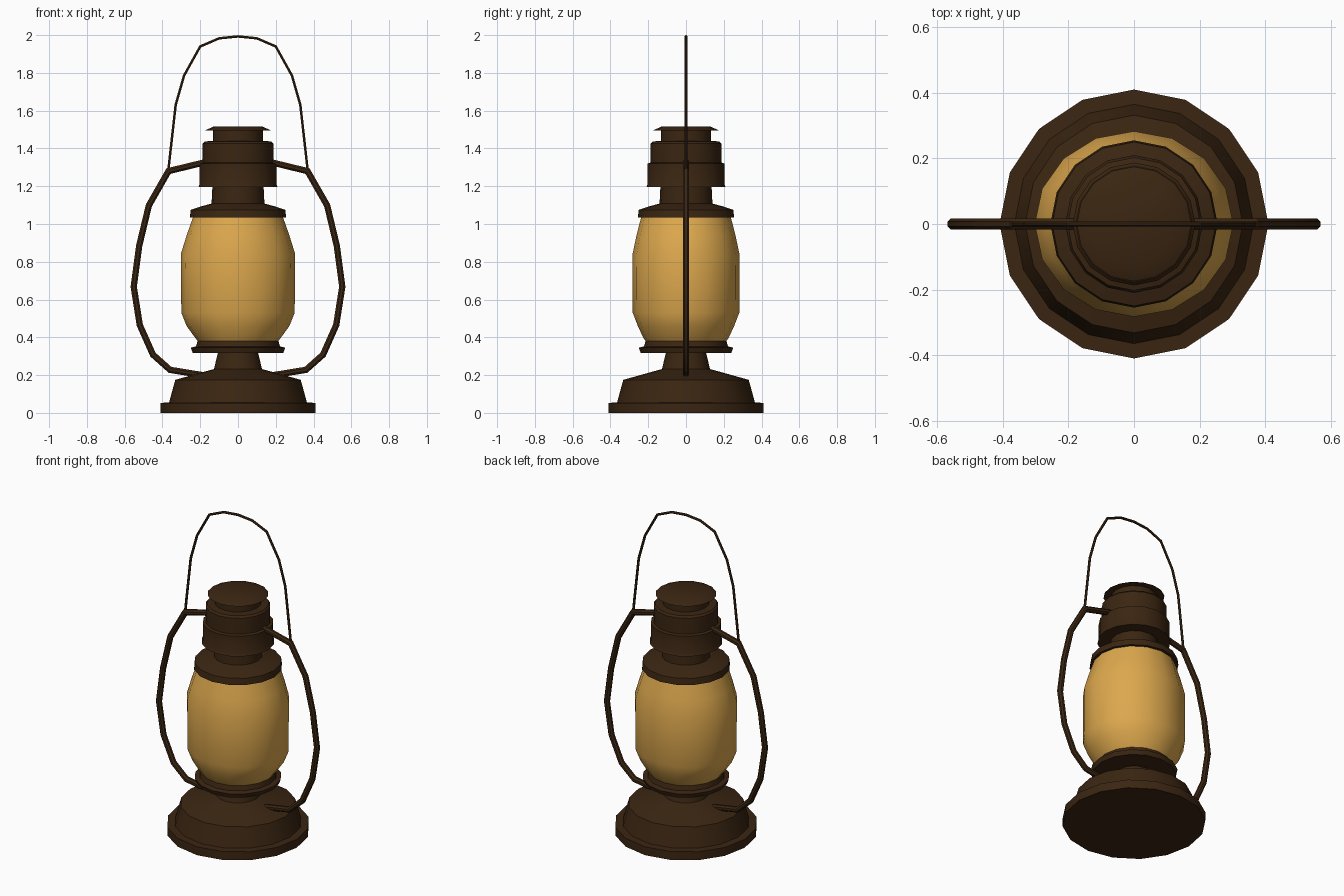
import bpy, bmesh, math
from mathutils import Vector

if "Cube" in bpy.data.objects:
    bpy.data.objects.remove(bpy.data.objects["Cube"])


def material(name, rgb):
    m = bpy.data.materials.new(name)
    m.diffuse_color = (*rgb, 1)
    m.use_nodes = True
    m.node_tree.nodes["Principled BSDF"].inputs["Base Color"].default_value = m.diffuse_color
    return m


BROWN = material("dark_bronze", (0.043, 0.019, 0.006))
AMBER = material("amber_glass", (0.72, 0.39, 0.075))
SIDES = 16


def finish(name, bm, mat):
    bmesh.ops.recalc_face_normals(bm, faces=bm.faces)
    me = bpy.data.meshes.new(name)
    bm.to_mesh(me)
    bm.free()
    me.materials.append(mat)
    ob = bpy.data.objects.new(name, me)
    bpy.context.collection.objects.link(ob)
    bpy.ops.object.select_all(action='DESELECT')
    ob.select_set(True)
    bpy.context.view_layer.objects.active = ob
    bpy.ops.object.shade_smooth_by_angle(angle=math.radians(30))
    return ob


def skin(bm, rings):
    n = len(rings[0])
    for a, b in zip(rings, rings[1:]):
        for i in range(n):
            j = (i + 1) % n
            bm.faces.new((a[i], a[j], b[j], b[i]))
    bm.faces.new(rings[0][::-1])
    bm.faces.new(rings[-1])


def lathe(name, profile, mat):
    """Turned solid; profile rows are (radius x, z) or (radius x, z, radius y)."""
    bm = bmesh.new()
    rings = []
    for row in profile:
        rx, z = row[:2]
        ry = row[2] if len(row) > 2 else rx
        rings.append([bm.verts.new((rx * math.cos(t), ry * math.sin(t), z))
                      for t in (2 * math.pi * i / SIDES for i in range(SIDES))])
    skin(bm, rings)
    return finish(name, bm, mat)


def tube(name, path, radius, sides, mat):
    """Mitred tube along a path of (x, z) points in the y = 0 plane."""
    bm = bmesh.new()
    pts = [Vector((x, 0, z)) for x, z in path]
    rings = []
    for k, p in enumerate(pts):
        d_in = (p - pts[k - 1]).normalized() if k else (pts[1] - p).normalized()
        d_out = (pts[k + 1] - p).normalized() if k < len(pts) - 1 else d_in
        t = (d_in + d_out).normalized()
        side = Vector((0, 1, 0)).cross(t) / max(0.5, t.dot(d_in))
        rings.append([bm.verts.new(p + radius * (side * math.cos(a) + Vector((0, math.sin(a), 0))))
                      for a in (2 * math.pi * (i + 0.5) / sides for i in range(sides))])
    skin(bm, rings)
    return finish(name, bm, mat)


# Fuel tank base and neck
lathe("base", [(.41, 0), (.41, .053), (.365, .055), (.332, .175), (.2, .212),
               (.127, .232), (.105, .325)], BROWN)
# Burner plate under the glass
lathe("burner_plate", [(.24, .318), (.25, .345), (.222, .352), (.21, .395)], BROWN)
# Glass globe
lathe("glass_globe", [(.205, .37), (.225, .395), (.272, .46, .255), (.3, .53, .282),
                      (.303, .84, .283), (.272, .94, .262), (.235, 1.045)], AMBER)
# Collar over the glass, and chimney neck
lathe("collar", [(.255, 1.035), (.25, 1.075), (.2, 1.092), (.14, 1.108), (.135, 1.21)], BROWN)
# Chimney hood
lathe("chimney_hood", [(.21, 1.195), (.203, 1.21), (.203, 1.32), (.187, 1.325),
                       (.187, 1.425), (.177, 1.437), (.133, 1.44), (.132, 1.495)], BROWN)
# Top cap disc
lathe("top_cap", [(.175, 1.495), (.132, 1.515)], BROWN)

# Side air tubes
arm = [(.15, 1.333), (.368, 1.28), (.472, 1.098), (.523, .885), (.552, .668),
       (.52, .465), (.45, .308), (.36, .228), (.17, .197)]
for side, s in (("left", -1), ("right", 1)):
    tube(side + "_air_tube", [(x * s, z) for x, z in arm], .018, 8, BROWN)

# Wire carrying handle
half = [(.37, 1.275), (.33, 1.63), (.286, 1.785), (.2, 1.94), (.1, 1.983)]
tube("wire_handle", [(-x, z) for x, z in half] + [(0, 1.993)] + half[::-1], .0075, 6, BROWN)
